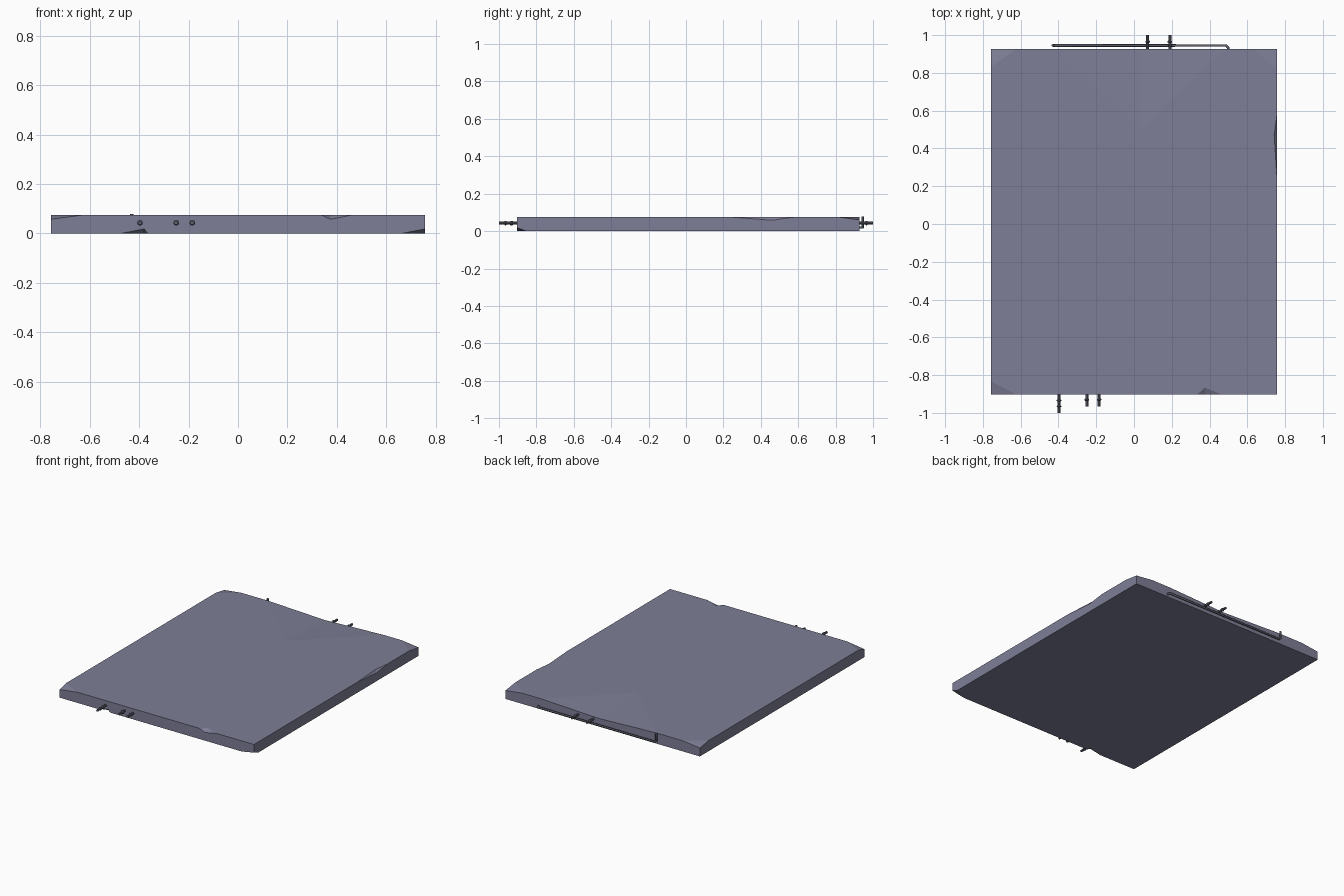
import bpy, bmesh
from math import cos, sin, tau
from mathutils import Vector

if "Cube" in bpy.data.objects:
    bpy.data.objects.remove(bpy.data.objects["Cube"])

X, Y0, Y1, H = 0.757, -0.903, 0.927, 0.075


def material(name, color):
    m = bpy.data.materials.new(name)
    m.diffuse_color = (*color, 1)
    m.use_nodes = True
    m.node_tree.nodes["Principled BSDF"].inputs["Base Color"].default_value = m.diffuse_color
    return m


CONCRETE = material("concrete", (0.21, 0.21, 0.31))
STEEL = material("steel", (0.12, 0.13, 0.17))


def mesh_object(name, bm, mat):
    bmesh.ops.recalc_face_normals(bm, faces=bm.faces[:])
    me = bpy.data.meshes.new(name)
    bm.to_mesh(me)
    bm.free()
    me.materials.append(mat)
    ob = bpy.data.objects.new(name, me)
    bpy.context.collection.objects.link(ob)
    return ob


# Concrete slab
bm = bmesh.new()
bmesh.ops.create_cube(bm, size=1)
for v in bm.verts:
    v.co = (v.co.x * 2 * X, (v.co.y + 0.5) * (Y1 - Y0) + Y0, (v.co.z + 0.5) * H)
slab = mesh_object("concrete_slab", bm, CONCRETE)


def chip(points, outward):
    """Cut the convex hull of the points plus one point outside the slab."""
    bm = bmesh.new()
    for p in points + [outward]:
        bm.verts.new(p)
    bmesh.ops.convex_hull(bm, input=bm.verts[:])
    cutter = mesh_object("chip_cutter", bm, CONCRETE)
    cutter.hide_render = True
    cutter.hide_set(True)
    mod = slab.modifiers.new("chip", "BOOLEAN")
    mod.operation = "DIFFERENCE"
    mod.solver = "EXACT"
    mod.object = cutter
    return cutter


def corner_chip(sx, y, z, dx, dy, dz):
    c = Vector((sx * X, y, z))
    ys = 1 if y > 0 else -1
    zs = 1 if z > 0 else -1
    return chip([c - Vector((sx * dx, 0, 0)), c - Vector((0, ys * dy, 0)),
                 c - Vector((0, 0, zs * dz))], c + Vector((sx, ys, zs)) * 0.01)


def long_edge_chip(y, z, xa, xm, xb, depth, dz):
    ys = 1 if y > 0 else -1
    zs = 1 if z > 0 else -1
    return chip([(xa, y, z), (xb, y, z), (xm, y - ys * depth, z), (xm, y, z - zs * dz)],
                (xm, y + ys * 0.02, z + zs * 0.02))


# Broken corners and edges, plus the shallow dip towards the back edge
cutters = [
    corner_chip(-1, Y0, H, 0.135, 0.07, 0.018),
    corner_chip(-1, Y1, H, 0.135, 0.095, 0.016),
    corner_chip(1, Y1, H, 0.13, 0.11, 0.015),
    corner_chip(1, Y0, 0, 0.095, 0.05, 0.018),
    long_edge_chip(Y0, H, 0.335, 0.375, 0.465, 0.037, 0.018),
    long_edge_chip(Y0, 0, -0.475, -0.38, -0.365, 0.03, 0.018),
    long_edge_chip(Y1, H, -0.42, 0.03, 0.48, 0.43, 0.018),
    chip([(X, 0.24, H), (X, 0.58, H), (X - 0.015, 0.47, H), (X, 0.46, H - 0.017)],
         (X + 0.02, 0.46, H + 0.02)),
]

# Bake the chips
bpy.context.view_layer.objects.active = slab
slab.select_set(True)
for mod in list(slab.modifiers):
    bpy.ops.object.modifier_apply(modifier=mod.name)
for c in cutters:
    bpy.data.objects.remove(c)


def rebar_stub(name, x, y_face, y_end, ribs, z=0.043, sides=8):
    """Straight bar with raised ribs, lofted along y."""
    s = 1 if y_end > y_face else -1
    r, rr, w = 0.008, 0.012, 0.006
    profile = [(y_face - s * 0.02, r)]
    for y in ribs:
        profile += [(y - s * w, r), (y - s * w * 0.4, rr), (y + s * w * 0.4, rr), (y + s * w, r)]
    profile.append((y_end, r))
    bm = bmesh.new()
    rings = [[bm.verts.new((x + q * cos(tau * i / sides), y, z + q * sin(tau * i / sides)))
              for i in range(sides)] for y, q in profile]
    for a, b in zip(rings, rings[1:]):
        for i in range(sides):
            j = (i + 1) % sides
            bm.faces.new((a[i], a[j], b[j], b[i]))
    bm.faces.new(rings[0])
    bm.faces.new(rings[-1])
    return mesh_object(name, bm, STEEL)


# Protruding reinforcement bars
rebar_stub("front_rebar_long", -0.397, Y0, -1.0, [-0.935, -0.965])
rebar_stub("front_rebar_middle", -0.25, Y0, -0.965, [-0.93])
rebar_stub("front_rebar_right", -0.185, Y0, -0.965, [-0.93])
rebar_stub("back_rebar_left", 0.072, Y1, 1.0, [0.965])
rebar_stub("back_rebar_right", 0.19, Y1, 1.0, [0.965])

# Bent bar running along the back edge
cu = bpy.data.curves.new("bent_rebar", "CURVE")
cu.dimensions = "3D"
cu.bevel_depth = 0.007
cu.bevel_resolution = 1
cu.use_fill_caps = True
cu.materials.append(STEEL)
path = [(0.498, 0.91, 0.019), (0.498, 0.934, 0.019), (0.487, 0.945, 0.019),
        (-0.42, 0.945, 0.019), (-0.43, 0.945, 0.029), (-0.43, 0.945, 0.079)]
sp = cu.splines.new("POLY")
sp.points.add(len(path) - 1)
for p, co in zip(sp.points, path):
    p.co = (*co, 1)
bent = bpy.data.objects.new("bent_rebar", cu)
bpy.context.collection.objects.link(bent)
